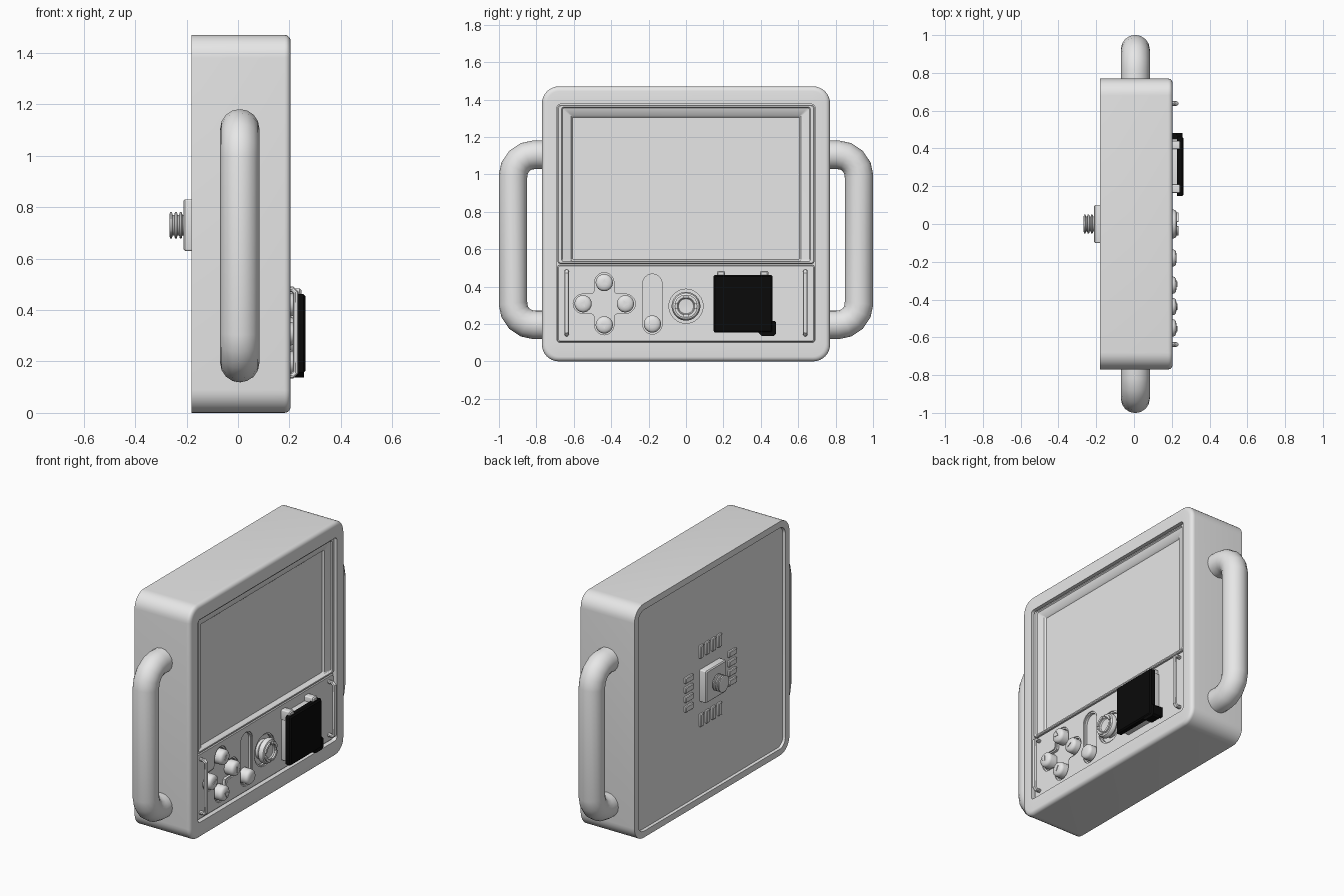
import bpy, bmesh, math
from mathutils import Vector

if "Cube" in bpy.data.objects:
    bpy.data.objects.remove(bpy.data.objects["Cube"])


def material(name, v):
    m = bpy.data.materials.new(name)
    m.diffuse_color = (v, v, v, 1)
    m.use_nodes = True
    m.node_tree.nodes["Principled BSDF"].inputs["Base Color"].default_value = m.diffuse_color
    return m


GREY = material("light grey", 0.8)
BLACK = material("black", 0.003)


def finish(name, bm, mat=GREY):
    bmesh.ops.recalc_face_normals(bm, faces=bm.faces)
    me = bpy.data.meshes.new(name)
    bm.to_mesh(me)
    bm.free()
    me.materials.append(mat)
    ob = bpy.data.objects.new(name, me)
    bpy.context.collection.objects.link(ob)
    return ob


def skin(name, rings, mat=GREY):
    """Bridge equal-length rings of points and cap both ends."""
    bm = bmesh.new()
    loops = [[bm.verts.new(p) for p in ring] for ring in rings]
    n = len(loops[0])
    for a, b in zip(loops, loops[1:]):
        for i in range(n):
            j = (i + 1) % n
            bm.faces.new((a[i], a[j], b[j], b[i]))
    bm.faces.new(loops[0])
    bm.faces.new(loops[-1])
    return finish(name, bm, mat)


def arc(cy, cz, r, a0, a1, n):
    return [(cy + r * math.cos(math.radians(a0 + (a1 - a0) * i / n)),
             cz + r * math.sin(math.radians(a0 + (a1 - a0) * i / n))) for i in range(n + 1)]


def rounded(y0, y1, z0, z1, r, n=6):
    out = []
    for k, (cy, cz) in enumerate(((y1 - r, z1 - r), (y0 + r, z1 - r), (y0 + r, z0 + r), (y1 - r, z0 + r))):
        out += arc(cy, cz, r, 90 * k, 90 * k + 90, n)
    return out


def at(x, pts):
    return [(x, y, z) for y, z in pts]


def prism(name, pts, x0, x1, mat=GREY):
    return skin(name, [at(x0, pts), at(x1, pts)], mat)


def block(name, x0, x1, y0, y1, z0, z1, r=0.006, mat=GREY):
    e = min(r, abs(x1 - x0) / 3)
    s = e if x1 > x0 else -e
    return skin(name, [at(x0, rounded(y0, y1, z0, z1, r, 3)),
                       at(x1 - s, rounded(y0, y1, z0, z1, r, 3)),
                       at(x1, rounded(y0 + e, y1 - e, z0 + e, z1 - e, r * 0.6, 3))], mat)


def lathe(name, prof, cy, cz, n=32, mat=GREY):
    return skin(name, [at(x, arc(cy, cz, r, 0, 360 * (n - 1) / n, n - 1)) for r, x in prof], mat)


def tube(name, pts, radius, res):
    cu = bpy.data.curves.new(name, 'CURVE')
    cu.dimensions = '3D'
    cu.bevel_depth, cu.bevel_resolution, cu.use_fill_caps = radius, res, True
    sp = cu.splines.new('POLY')
    sp.points.add(len(pts) - 1)
    for p, c in zip(sp.points, pts):
        p.co = (*c, 1)
    ob = bpy.data.objects.new(name, cu)
    bpy.context.collection.objects.link(ob)
    cu.materials.append(GREY)
    bpy.ops.object.select_all(action='DESELECT')
    ob.select_set(True)
    bpy.context.view_layer.objects.active = ob
    bpy.ops.object.convert(target='MESH')


# Case: one skin from the recessed back, over the rounded rim, to the front recess
def case_ring(x, inset, r):
    return at(x, rounded(-0.77 + inset, 0.77 - inset, inset, 1.47 - inset, r, 8))


rings = [case_ring(-0.165, 0.045, 0.05), case_ring(-0.18, 0.04, 0.055), case_ring(-0.18, 0, 0.09)]
for i in range(6):
    a = math.pi / 2 * i / 5
    rings.append(case_ring(0.18 + 0.025 * math.sin(a), 0.025 * (1 - math.cos(a)), 0.09 - 0.02 * i / 5))
rings += [at(x, rounded(-0.69, 0.69, 0.1, 1.375, 0.02, 8)) for x in (0.205, 0.15)]
skin("case", rings)

# Screen with sloped bezel
skin("screen", [at(x, rounded(-y, y, z0, z1, r)) for x, y, z0, z1, r in (
    (0.14, 0.687, 0.52, 1.372, 0.018), (0.185, 0.687, 0.52, 1.372, 0.018),
    (0.19, 0.682, 0.525, 1.367, 0.015), (0.19, 0.665, 0.533, 1.36, 0.012),
    (0.183, 0.66, 0.537, 1.355, 0.01), (0.172, 0.615, 0.538, 1.315, 0.008),
    (0.16, 0.607, 0.545, 1.305, 0.006))])

# Control panel with sunken wells
panel = skin("control_panel", [at(x, rounded(-0.687 + d, 0.687 - d, 0.103 + d, 0.515 - d, 0.012))
                               for x, d in ((0.14, 0), (0.18, 0), (0.185, 0.005))])
PY, PZ = -0.437, 0.308


def cross(w):
    out = []
    for k in range(4):
        c, s = round(math.cos(k * math.pi / 2)), round(math.sin(k * math.pi / 2))
        arm = arc(0.114, 0, w, -90, 90, 10) + [(w + .018, w), (w + .005, w + .005), (w, w + .018)]
        out += [(PY + c * y - s * z, PZ + s * y + c * z) for y, z in arm]
    return out


def capsule(w):
    return arc(-0.18, 0.415, w, 0, 180, 12) + arc(-0.18, 0.198, w, 180, 360, 12)


for grow, depth in ((0.0, 0.178), (-0.009, 0.163)):
    for shape in (cross(0.061 + grow), capsule(0.061 + grow), arc(0, 0.295, 0.1 + grow, 0, 350, 35)):
        cutter = prism("well_cutter", shape, depth, 0.3)
        mod = panel.modifiers.new("well", 'BOOLEAN')
        mod.operation, mod.object, mod.solver = 'DIFFERENCE', cutter, 'EXACT'
        bpy.context.view_layer.objects.active = panel
        bpy.ops.object.modifier_apply(modifier=mod.name)
        bpy.data.objects.remove(cutter)

# Four direction buttons with arrows, and the single button in the slot
BUTTON = [(0.046, 0.15), (0.046, 0.205), (0.043, 0.215), (0.035, 0.222), (0.02, 0.225), (0.008, 0.226)]
for k in range(4):
    a = math.pi / 2 * k
    cy, cz = PY + 0.113 * math.cos(a), PZ + 0.113 * math.sin(a)
    lathe("direction_button", BUTTON, cy, cz)
    prism("button_arrow", [(cy + 0.02 * math.cos(a + t), cz + 0.02 * math.sin(a + t))
                           for t in (0, 2 * math.pi / 3, 4 * math.pi / 3)], 0.22, 0.229)
lathe("slot_button", BUTTON, -0.18, 0.2)

# Round thumb stick with four raised grip segments
lathe("thumb_stick", [(0.06, 0.15), (0.06, 0.18), (0.076, 0.195), (0.077, 0.21), (0.07, 0.222),
                      (0.058, 0.227), (0.045, 0.224), (0.04, 0.217), (0.01, 0.215)], 0, 0.295, 36)
for k in range(4):
    a = 90 * k + 12
    prism("stick_grip", arc(0, 0.295, 0.062, a, a + 66, 8) + arc(0, 0.295, 0.047, a + 66, a, 8), 0.215, 0.235)

# Side grips, mirrored, and thin guard rails beside the controls
for s in (-1, 1):
    path = [(0.70, 1.105)] + arc(0.81, 0.99, 0.115, 90, 0, 4) + arc(0.81, 0.31, 0.115, 0, -90, 4) + [(0.70, 0.195)]
    tube("carry_handle", [(0.007, s * y, z) for y, z in path], 0.0765, 6)
    rail = [(0.17, 0.145), (0.212, 0.145), (0.224, 0.157), (0.224, 0.468), (0.212, 0.48), (0.17, 0.48)]
    tube("guard_rail", [(x, s * 0.638, z) for x, z in rail], 0.012, 3)

# Cartridge: grey carrier and clips, black cover with a corner lug
block("cartridge_carrier", 0.17, 0.236, 0.168, 0.45, 0.165, 0.452)
for y in (0.187, 0.418):
    block("carrier_clip", 0.17, 0.246, y - 0.022, y + 0.022, 0.42, 0.483)
block("cartridge_cover", 0.228, 0.262, 0.148, 0.462, 0.155, 0.462, 0.008, BLACK)
prism("cartridge_lug", [(0.375, 0.165), (0.405, 0.137), (0.47, 0.137), (0.482, 0.148),
                        (0.482, 0.205), (0.47, 0.217), (0.43, 0.217)], 0.205, 0.256, BLACK)
block("cartridge_side", 0.18, 0.23, 0.455, 0.48, 0.15, 0.215, 0.006, BLACK)

# Rear socket, threaded stub and four rows of vents
block("rear_socket", -0.15, -0.212, -0.1, 0.1, 0.63, 0.83)
thread = [(0.04, -0.2)]
for i in range(3):
    x = -0.216 - 0.019 * i
    thread += [(0.04, x), (0.051, x - 0.003), (0.051, x - 0.01), (0.04, x - 0.013)]
lathe("threaded_stub", thread, 0, 0.73, 24)
for i in range(4):
    o = -0.09 + 0.06 * i
    for s in (-1, 1):
        for name, hy, hz, cy, cz in (("vent_upright", 0.018, 0.04, o, s * 0.215),
                                     ("vent_level", 0.04, 0.018, s * 0.215, o)):
            block(name, -0.155, -0.179, cy - hy, cy + hy, 0.73 + cz - hz, 0.73 + cz + hz, 0.004)

# Smooth rounded surfaces, keep hard edges
bpy.ops.object.select_all(action='SELECT')
bpy.context.view_layer.objects.active = panel
bpy.ops.object.shade_smooth_by_angle(angle=math.radians(35))
